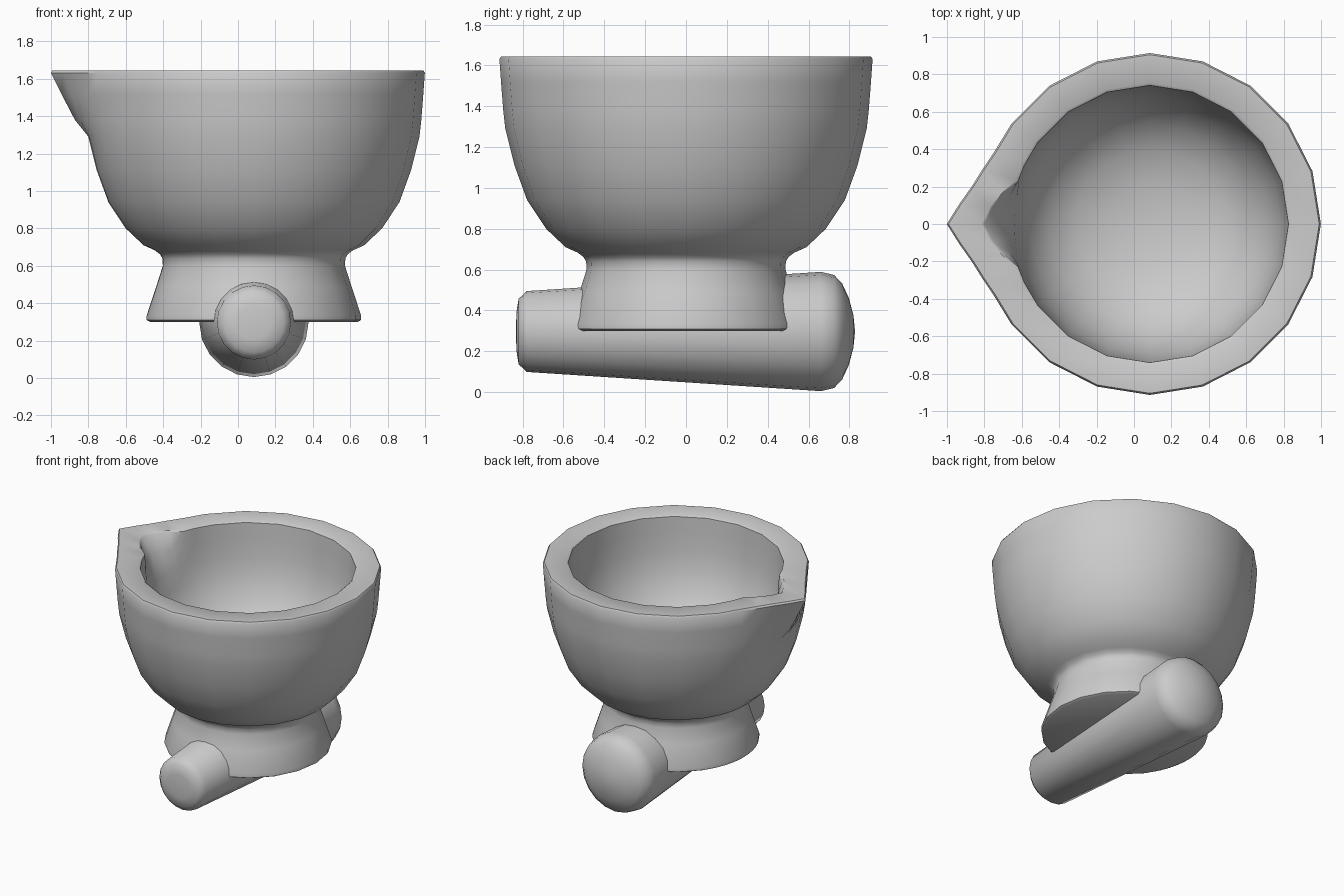
import bpy, bmesh
from math import cos, sin, pi, radians, degrees
from mathutils import Matrix

if "Cube" in bpy.data.objects:
    bpy.data.objects.remove(bpy.data.objects["Cube"])

CX = 0.085  # shared axis of mortar and pestle


def interp(table, x):
    """Piecewise-linear lookup in a list of (x, value) pairs."""
    if x <= table[0][0]:
        return table[0][1]
    for (a, va), (b, vb) in zip(table, table[1:]):
        if x <= b:
            return va + (vb - va) * (x - a) / (b - a)
    return table[-1][1]


def lathe(name, profile, angles, matrix, push=None, smooth=40):
    """Revolve a (radius, height) profile whose ends lie on the axis."""
    bm = bmesh.new()
    rings = []
    for i, (r, z) in enumerate(profile):
        if r == 0:
            rings.append([bm.verts.new((0, 0, z))] * len(angles))
            continue
        ring = []
        for a in angles:
            rr = r + (push(i, z, a) if push else 0)
            ring.append(bm.verts.new((rr * cos(a), rr * sin(a), z)))
        rings.append(ring)
    n = len(angles)
    for lo, hi in zip(rings, rings[1:]):
        for k in range(n):
            quad = [lo[k], lo[(k + 1) % n], hi[(k + 1) % n], hi[k]]
            bm.faces.new(list(dict.fromkeys(quad)))
    bm.transform(matrix)
    bmesh.ops.recalc_face_normals(bm, faces=bm.faces)
    me = bpy.data.meshes.new(name)
    bm.to_mesh(me)
    bm.free()
    ob = bpy.data.objects.new(name, me)
    bpy.context.collection.objects.link(ob)
    bpy.ops.object.select_all(action='DESELECT')
    ob.select_set(True)
    bpy.context.view_layer.objects.active = ob
    bpy.ops.object.shade_smooth_by_angle(angle=radians(smooth))
    return ob


# Mortar: foot, neck and outer wall, then rim and inner bowl
outer = [(0, 0.30), (0.555, 0.30), (0.573, 0.31), (0.573, 0.335), (0.522, 0.49),
         (0.487, 0.60), (0.489, 0.64), (0.502, 0.662), (0.53, 0.683), (0.59, 0.71),
         (0.685, 0.80), (0.778, 0.94), (0.84, 1.11), (0.885, 1.29), (0.895, 1.38),
         (0.906, 1.52), (0.914, 1.632), (0.905, 1.645)]
inner = [(0.755, 1.645), (0.741, 1.635), (0.735, 1.52), (0.725, 1.38), (0.70, 1.24),
         (0.64, 1.09), (0.54, 0.96), (0.40, 0.87), (0.22, 0.82), (0, 0.80)]

# Pouring spout on -x: push by angle from the tip, faded with height
out_push = [(0, 0.172), (7, 0.1), (14, 0.042), (25, 0.003), (36, 0)]
in_push = [(0, 0.145), (6, 0.105), (13, 0.042), (18, 0)]
out_fade = [(1.29, 0), (1.38, 0.36), (1.52, 0.72), (1.632, 1)]
in_fade = [(1.38, 0), (1.52, 0.5), (1.635, 1)]


def spout(i, z, a):
    off = abs(degrees(a) - 180)
    if i < len(outer):
        return interp(out_push, off) * interp(out_fade, z)
    return interp(in_push, off) * interp(in_fade, z)


turn = [2 * pi * k / 20 for k in range(20)]
extra = [radians(180 + s * d) for d in (6, 12, 25) for s in (-1, 1)]
lathe("mortar", outer + inner, sorted(turn + extra),
      Matrix.Translation((CX, 0, 0)), spout)

# Pestle: tapered rod lying along y, sunk into the foot
rod = [(0, -0.832), (0.09, -0.831), (0.16, -0.82), (0.198, -0.78), (0.292, 0.66),
       (0.277, 0.725), (0.235, 0.765), (0.165, 0.797), (0.08, 0.82), (0, 0.828)]
lathe("pestle", rod, turn,
      Matrix.Translation((CX, 0, 0.297)) @ Matrix.Rotation(-pi / 2, 4, 'X'))
